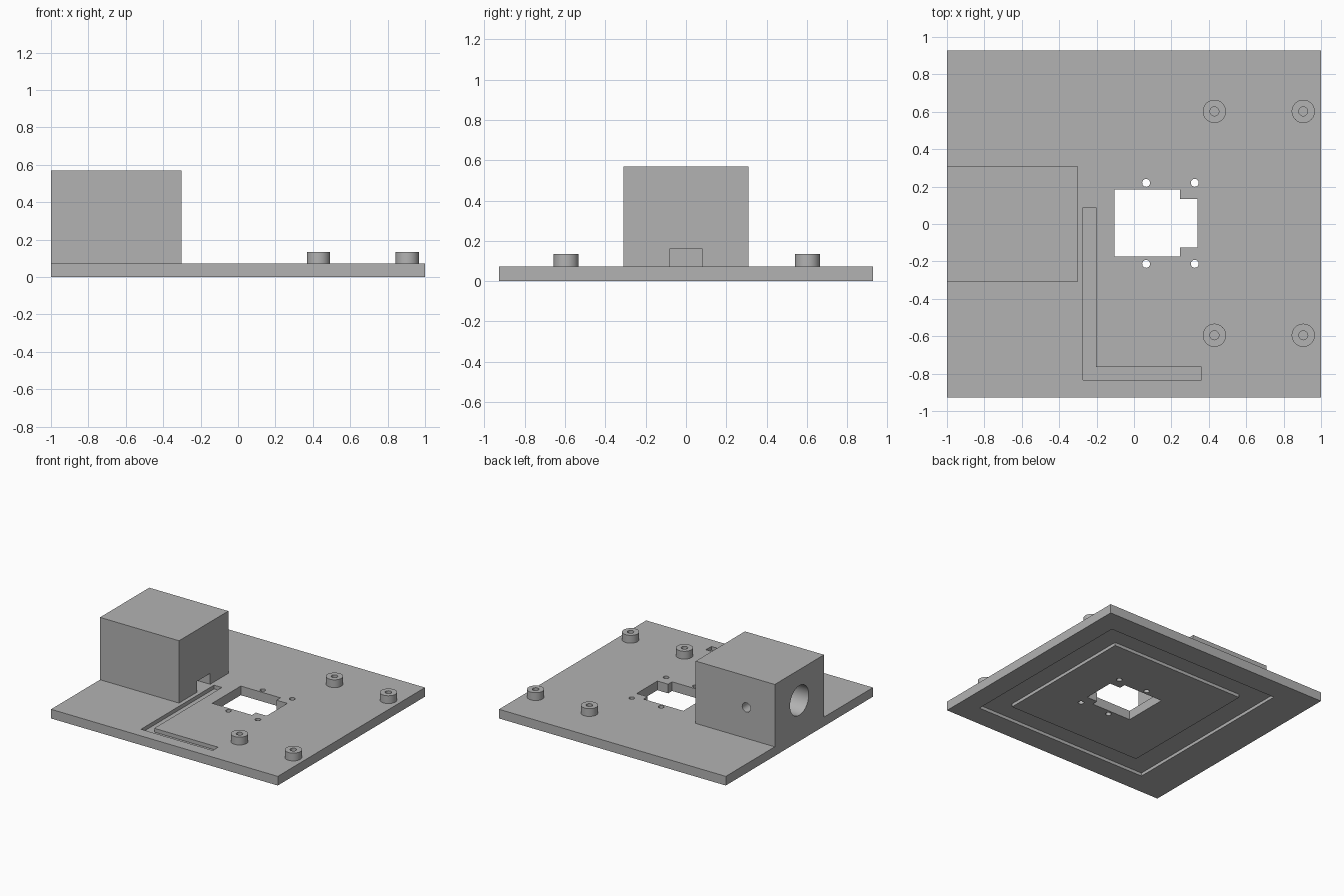
import bpy, bmesh, math
from mathutils import Matrix, Vector

default = bpy.data.objects.get("Cube")
if default:
    bpy.data.objects.remove(default, do_unlink=True)

grey = bpy.data.materials.new("plain grey")
grey.use_nodes = True
grey.diffuse_color = (0.45, 0.45, 0.45, 1)
grey.node_tree.nodes["Principled BSDF"].inputs["Base Color"].default_value = grey.diffuse_color

PLATE_TOP = 0.073
BOX_TOP = 0.57
STANDOFF_TOP = 0.135


def finish(name, bm):
    bmesh.ops.recalc_face_normals(bm, faces=bm.faces)
    mesh = bpy.data.meshes.new(name)
    bm.to_mesh(mesh)
    bm.free()
    mesh.materials.append(grey)
    obj = bpy.data.objects.new(name, mesh)
    bpy.context.collection.objects.link(obj)
    return obj


def prism(name, outline, z0, z1):
    """Extrude a flat outline upward from z0 to z1."""
    bm = bmesh.new()
    face = bm.faces.new([bm.verts.new((x, y, z0)) for x, y in outline])
    up = bmesh.ops.extrude_face_region(bm, geom=[face])["geom"]
    verts = [v for v in up if isinstance(v, bmesh.types.BMVert)]
    bmesh.ops.translate(bm, verts=verts, vec=(0, 0, z1 - z0))
    return finish(name, bm)


def block(name, x0, x1, y0, y1, z0, z1):
    return prism(name, [(x0, y0), (x1, y0), (x1, y1), (x0, y1)], z0, z1)


def rod(name, start, end, radius, sides=48):
    """Cylinder between two points."""
    a, b = Vector(start), Vector(end)
    turn = (b - a).to_track_quat("Z", "Y").to_matrix().to_4x4()
    bm = bmesh.new()
    bmesh.ops.create_cone(bm, cap_ends=True, segments=sides, radius1=radius, radius2=radius,
                          depth=(b - a).length, matrix=Matrix.Translation((a + b) / 2) @ turn)
    return finish(name, bm)


def cut(target, cutter):
    """Subtract the cutter from the target, then discard it."""
    cutter.hide_render = True
    mod = target.modifiers.new("cut", "BOOLEAN")
    mod.operation = "DIFFERENCE"
    mod.solver = "EXACT"
    mod.object = cutter
    bpy.context.view_layer.objects.active = target
    bpy.ops.object.modifier_apply(modifier=mod.name)
    bpy.data.objects.remove(cutter, do_unlink=True)


def shade(obj):
    bpy.ops.object.select_all(action="DESELECT")
    obj.select_set(True)
    bpy.context.view_layer.objects.active = obj
    bpy.ops.object.shade_smooth_by_angle(angle=math.radians(30))


# Base plate
plate = block("base_plate", -1, 1, -0.927, 0.927, 0, PLATE_TOP)

# Stepped opening through the plate
cut(plate, prism("opening_cutter",
                 [(-0.105, -0.175), (0.245, -0.175), (0.245, -0.125), (0.34, -0.125),
                  (0.34, 0.135), (0.245, 0.135), (0.245, 0.185), (-0.105, 0.185)], -0.1, 0.2))

# Screw holes around the opening
for x in (0.065, 0.325):
    for y in (-0.213, 0.22):
        cut(plate, rod("screw_hole_cutter", (x, y, -0.1), (x, y, 0.2), 0.021, 32))

# L-shaped cable channel in the top
cut(plate, prism("channel_cutter",
                 [(-0.272, -0.833), (0.36, -0.833), (0.36, -0.765), (-0.203, -0.765),
                  (-0.203, 0.087), (-0.272, 0.087)], PLATE_TOP - 0.03, 0.2))

# Rectangular seal groove in the underside
ring = block("groove_cutter", -0.70, 0.84, -0.75, 0.75, -0.1, 0.025)
cut(ring, block("groove_core", -0.51, 0.67, -0.585, 0.585, -0.2, 0.1))
cut(plate, ring)
shade(plate)

# Housing with a shaft bore, a set-screw hole and a cable notch
housing = block("housing", -1, -0.303, -0.31, 0.31, PLATE_TOP, BOX_TOP)
cut(housing, rod("bore_cutter", (-1.1, 0, 0.325), (-0.45, 0, 0.325), 0.118, 64))
cut(housing, rod("set_screw_cutter", (-0.75, 0.4, 0.32), (-0.75, 0, 0.32), 0.037, 32))
cut(housing, block("notch_cutter", -0.55, -0.2, -0.082, 0.082, 0, 0.16))
shade(housing)

# Four standoffs with blind holes
for x in (0.43, 0.905):
    for y in (-0.595, 0.602):
        standoff = rod("standoff", (x, y, PLATE_TOP), (x, y, STANDOFF_TOP), 0.062)
        cut(standoff, rod("pilot_cutter", (x, y, PLATE_TOP + 0.003), (x, y, 0.3), 0.024, 32))
        shade(standoff)
